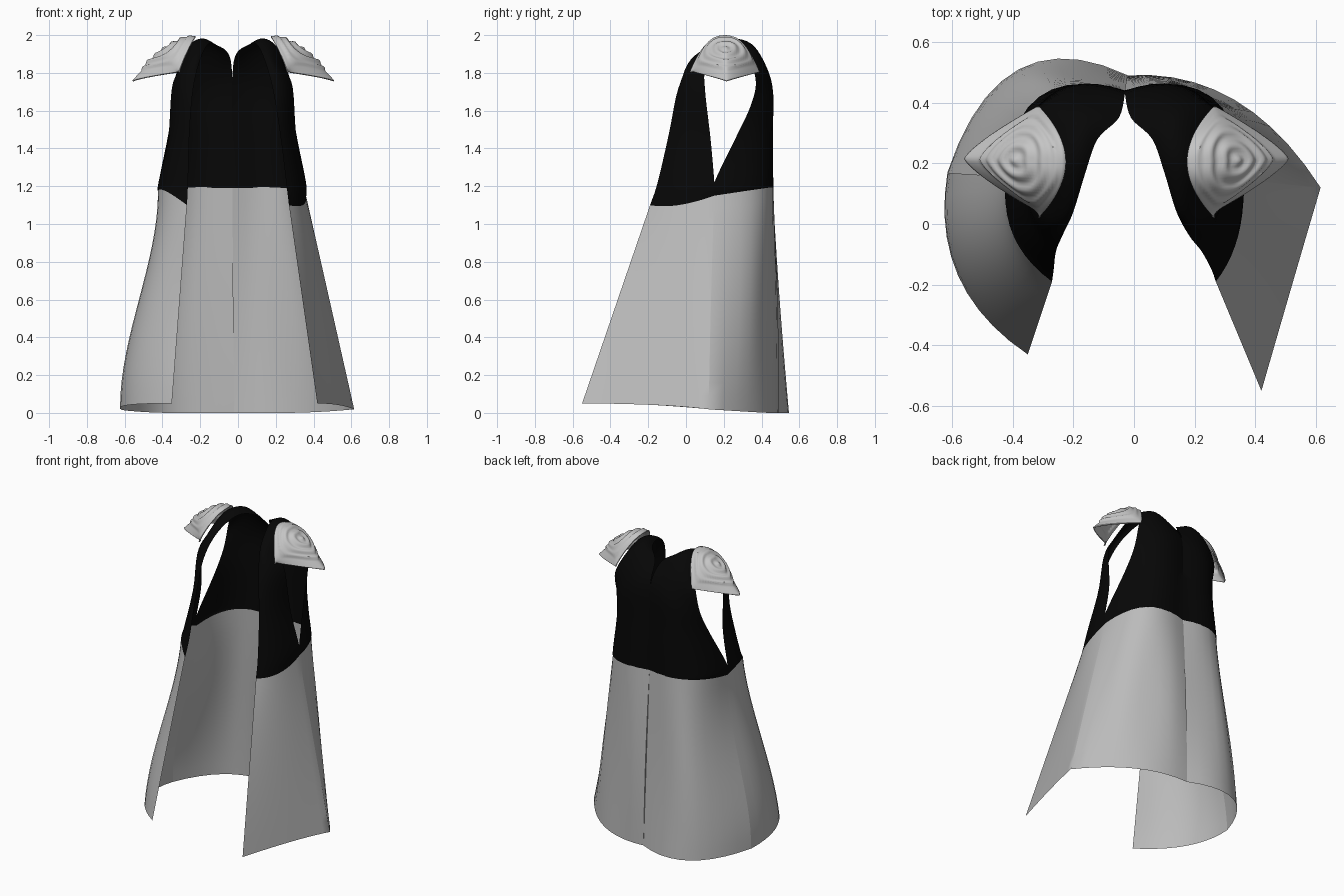
import bpy, bmesh, math
from mathutils import Vector

cube = bpy.data.objects.get("Cube")
if cube:
    bpy.data.objects.remove(cube, do_unlink=True)


def make_material(name, value):
    mat = bpy.data.materials.new(name)
    mat.use_nodes = True
    colour = (value, value, value, 1)
    mat.diffuse_color = colour
    mat.node_tree.nodes["Principled BSDF"].inputs["Base Color"].default_value = colour
    return mat


grey_cloth = make_material("grey cloth", 0.5)
black_cloth = make_material("black cloth", 0.002)
pad_grey = make_material("pad grey", 0.56)


def smoothstep(t):
    t = max(0, min(1, t))
    return t * t * (3 - 2 * t)


def section(a, b, c, steps=10):
    """Parabola through three points, from edge to edge."""
    points = []
    for i in range(steps + 1):
        t = i / steps
        points.append(a * (1 - t) * (1 - 2 * t) + b * 4 * t * (1 - t) + c * t * (2 * t - 1))
    return points


def spline(points, steps=5):
    """Catmull-Rom curve through a list of points."""
    result = []
    for i in range(len(points) - 1):
        p, q = points[i], points[i + 1]
        before = points[i - 1] if i else p * 2 - q
        after = points[i + 2] if i + 2 < len(points) else q * 2 - p
        for j in range(steps):
            t = j / steps
            result.append(p + ((q - before) * t
                               + (before * 2 - p * 5 + q * 4 - after) * t * t
                               + (p * 3 - before - q * 3 + after) * t ** 3) / 2)
    return result + [points[-1]]


def make_object(name, grids, mat):
    """Join grids of points into one smooth sheet."""
    bm = bmesh.new()
    for grid in grids:
        rows = [[bm.verts.new(p) for p in row] for row in grid]
        for low, high in zip(rows, rows[1:]):
            for i in range(len(low) - 1):
                bm.faces.new((low[i], low[i + 1], high[i + 1], high[i]))
    bmesh.ops.remove_doubles(bm, verts=bm.verts, dist=0.0005)
    bmesh.ops.recalc_face_normals(bm, faces=bm.faces)
    mesh = bpy.data.meshes.new(name)
    bm.to_mesh(mesh)
    bm.free()
    mesh.materials.append(mat)
    obj = bpy.data.objects.new(name, mesh)
    bpy.context.collection.objects.link(obj)
    bpy.ops.object.select_all(action="DESELECT")
    obj.select_set(True)
    bpy.context.view_layer.objects.active = obj
    bpy.ops.object.shade_smooth_by_angle(angle=math.radians(50))
    return obj


# Vest stations from front waist over the shoulder to back waist:
# each holds an inner (neck), a middle and an outer (armhole) point
STATIONS = [
    ((.27, -.19, 1.1), (.37, -.04, 1.1), (.39, .15, 1.15)),
    ((.26, -.15, 1.22), (.36, -.03, 1.22), (.39, .15, 1.22)),
    ((.24, -.09, 1.48), (.31, 0, 1.48), (.34, .13, 1.45)),
    ((.21, -.04, 1.72), (.28, 0, 1.72), (.32, .1, 1.72)),
    ((.17, .04, 1.87), (.22, .03, 1.86), (.28, .11, 1.82)),
    ((.13, .17, 1.95), (.19, .19, 1.97), (.25, .22, 1.92)),
    ((.09, .28, 1.95), (.17, .33, 1.96), (.27, .33, 1.86)),
    ((.02, .35, 1.9), (.17, .41, 1.86), (.31, .37, 1.75)),
    ((0, .43, 1.77), (.19, .45, 1.7), (.32, .34, 1.62)),
    ((0, .44, 1.5), (.22, .44, 1.48), (.34, .27, 1.47)),
    ((0, .44, 1.22), (.28, .42, 1.22), (.39, .15, 1.22)),
    ((0, .44, 1.19), (.28, .42, 1.19), (.39, .15, 1.15)),
]


def place(point, side):
    """Mirror a vest point; the garment hangs slightly to its right."""
    x, y, z = point
    return Vector((side * x - 0.03 * smoothstep((y + 0.2) / 0.2), y, z))


def side_rails(side):
    rails = [[place(s[k], side) for s in STATIONS] for k in range(3)]
    if side < 0:
        rails[1][0].z += 0.08
    return rails


# Black vest: two strips that meet at the middle of the back
vest_grids = []
for side in (-1, 1):
    curves = [spline(rail) for rail in side_rails(side)]
    vest_grids.append([section(*trio) for trio in zip(*curves)])
make_object("vest", vest_grids, black_cloth)

# Grey skirt: hangs from the vest's lower edge to a wider hem
HEM = [(-.35, -.43), (-.58, -.17), (-.615, .17), (-.38, .51), (-.02, .49),
       (.33, .41), (.615, .12), (.53, -.17), (.42, -.55)]
hem_points = [Vector((x, y, 0.05 * smoothstep((0.5 - y) / 0.9))) for x, y in HEM]


def ring(points):
    result = []
    for i in range(0, len(points) - 1, 2):
        result += section(*points[i:i + 3])
    return result


right, left = side_rails(-1), side_rails(1)
waist_points = ([rail[0] for rail in right] + [right[1][-1], right[0][-1], left[1][-1]]
                + [rail[0] for rail in reversed(left)])
waist, hem = ring(waist_points), ring(hem_points)

skirt_rows = []
levels = 16
for row in range(levels + 1):
    t = row / levels
    line = []
    for i, (top, bottom) in enumerate(zip(waist, hem)):
        p = top.lerp(bottom, t)
        if top.x < -0.3:
            p.x = top.x + (bottom.x - top.x) * smoothstep(t)
        # soft hanging folds across the back
        fold = smoothstep(p.y * 3) * math.sin(math.pi * t)
        p.y += 0.012 * fold * math.sin(i * 0.9)
        line.append(p)
    skirt_rows.append(line)
make_object("skirt", [skirt_rows], grey_cloth)


# Shoulder pads: arched shells with raised, nested ridges
def pad_point(side, w, v):
    arch = Vector((0.225 + 0.09 * w * w, 0.205 + 0.185 * w, 1.995 - 0.19 * abs(w) ** 2.4))
    tip = Vector((0.56 - 0.245 * abs(w) ** 1.3, 0.215 + 0.175 * w, 1.76 + 0.045 * abs(w)))
    p = arch.lerp(tip, v)
    dome = math.sin(math.pi * v ** 0.8) * (1 - w * w)
    border = (abs(w) ** 2.5 + abs(2 * v - 0.85) ** 2.5) ** 0.4
    raised = smoothstep((0.82 - border) / 0.12)
    ridges = raised * math.cos(border * 24)
    lift = 0.032 * dome + 0.014 * raised + 0.006 * ridges
    p += Vector((0.6, 0.25 * w, 0.8)) * lift
    p.x *= side
    return p


count = 40
for side, label in ((-1, "right"), (1, "left")):
    grid = [[pad_point(side, 2 * i / count - 1, j / count) for i in range(count + 1)]
            for j in range(count + 1)]
    pad = make_object(label + "_shoulder_pad", [grid], pad_grey)
    if side > 0:
        pad.location.x = -0.05
    shell = pad.modifiers.new("thickness", "SOLIDIFY")
    shell.thickness = 0.008
